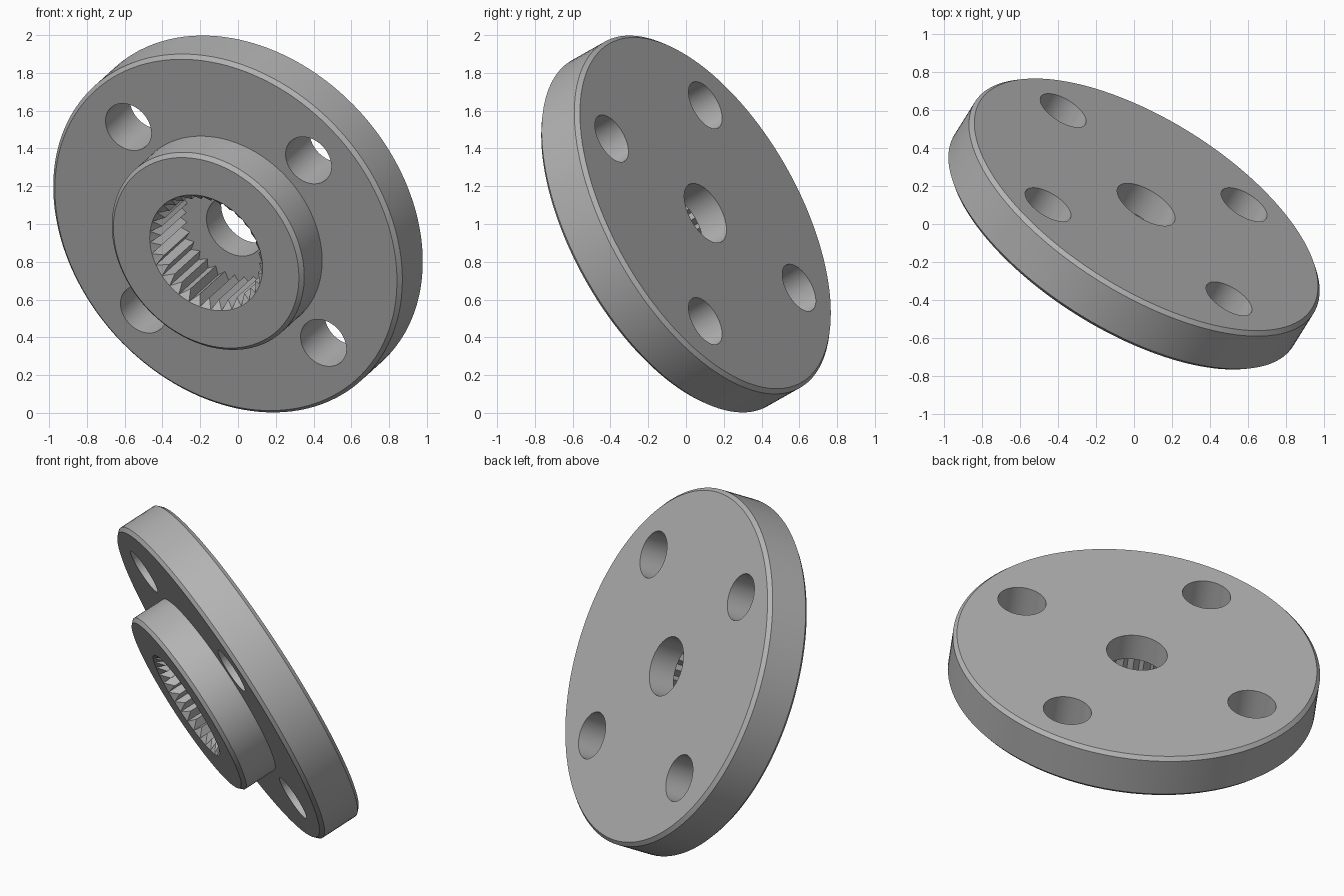
import bpy, bmesh
from math import pi, cos, sin, radians
from mathutils import Matrix, Vector

if "Cube" in bpy.data.objects:
    bpy.data.objects.remove(bpy.data.objects["Cube"])

# Tilted frame: the axis of the part points out of the flange's plain side
axis = Vector((0.478, 0.765, 0.432)).normalized()
u = Vector((-axis.z, 0, axis.x)).normalized()
v = axis.cross(u)
frame = Matrix.Translation((0, 0, 1)) @ Matrix((u, v, axis)).transposed().to_4x4()

FLANGE_R, HUB_R, BORE_R = 1.052, 0.58, 0.174
BOLT_R, BOLT_CIRCLE = 0.138, 0.77
BACK, SEAT, FACE, FLOOR = 0.134, -0.134, -0.353, -0.03
ROOT_R, TIP_R, TEETH = 0.34, 0.296, 32
CHAMFER = 0.021

steel = bpy.data.materials.new("grey steel")
steel.use_nodes = True
grey = (0.45, 0.45, 0.45, 1)
steel.diffuse_color = grey
steel.node_tree.nodes["Principled BSDF"].inputs["Base Color"].default_value = grey


def make_object(name, bm):
    bmesh.ops.recalc_face_normals(bm, faces=bm.faces)
    mesh = bpy.data.meshes.new(name)
    bm.to_mesh(mesh)
    bm.free()
    mesh.materials.append(steel)
    obj = bpy.data.objects.new(name, mesh)
    obj.matrix_world = frame
    bpy.context.collection.objects.link(obj)
    return obj


def loft(name, rings):
    """Solid through rings of points, capped at both ends."""
    bm = bmesh.new()
    loops = [[bm.verts.new(p) for p in ring] for ring in rings]
    for a, b in zip(loops, loops[1:]):
        for i in range(len(a)):
            j = (i + 1) % len(a)
            bm.faces.new((a[i], a[j], b[j], b[i]))
    bm.faces.new(loops[0])
    bm.faces.new(loops[-1])
    return make_object(name, bm)


def circle(r, z, cx=0, cy=0, n=128):
    return [(cx + r * cos(2 * pi * i / n), cy + r * sin(2 * pi * i / n), z) for i in range(n)]


def star(z):
    return [((ROOT_R, TIP_R)[i % 2] * cos(pi * i / TEETH),
             (ROOT_R, TIP_R)[i % 2] * sin(pi * i / TEETH), z) for i in range(2 * TEETH)]


# Flange and hub turned as one body with chamfered rims
profile = [(HUB_R - CHAMFER, FACE), (HUB_R, FACE + CHAMFER), (HUB_R, SEAT),
           (FLANGE_R - CHAMFER, SEAT), (FLANGE_R, SEAT + CHAMFER),
           (FLANGE_R, BACK - CHAMFER), (FLANGE_R - CHAMFER, BACK)]
body = loft("hub_flange", [circle(r, z) for r, z in profile])

# Cutters: through bore, toothed socket, its tapered mouth, bolt holes
depth = ROOT_R - TIP_R
margin = 0.02
cutters = [
    loft("bore_cutter", [circle(BORE_R, FACE - 0.1), circle(BORE_R, BACK + 0.1)]),
    loft("spline_cutter", [star(FACE - 0.1), star(FLOOR)]),
    loft("mouth_cutter", [circle(ROOT_R + margin, FACE - margin),
                          circle(TIP_R - margin, FACE + depth + margin)]),
]
for k in range(4):
    a = k * pi / 2
    x, y = BOLT_CIRCLE * cos(a), BOLT_CIRCLE * sin(a)
    cutters.append(loft("bolt_hole_cutter", [circle(BOLT_R, z, x, y, 64)
                                             for z in (SEAT - 0.1, BACK + 0.1)]))

bpy.context.view_layer.objects.active = body
for cutter in cutters:
    cutter.hide_render = True
    mod = body.modifiers.new("cut", "BOOLEAN")
    mod.operation = "DIFFERENCE"
    mod.solver = "EXACT"
    mod.object = cutter
    bpy.ops.object.modifier_apply(modifier=mod.name)
    bpy.data.objects.remove(cutter)

# Smooth round walls, crisp edges
bpy.ops.object.select_all(action="DESELECT")
body.select_set(True)
bpy.ops.object.shade_smooth_by_angle(angle=radians(25))
